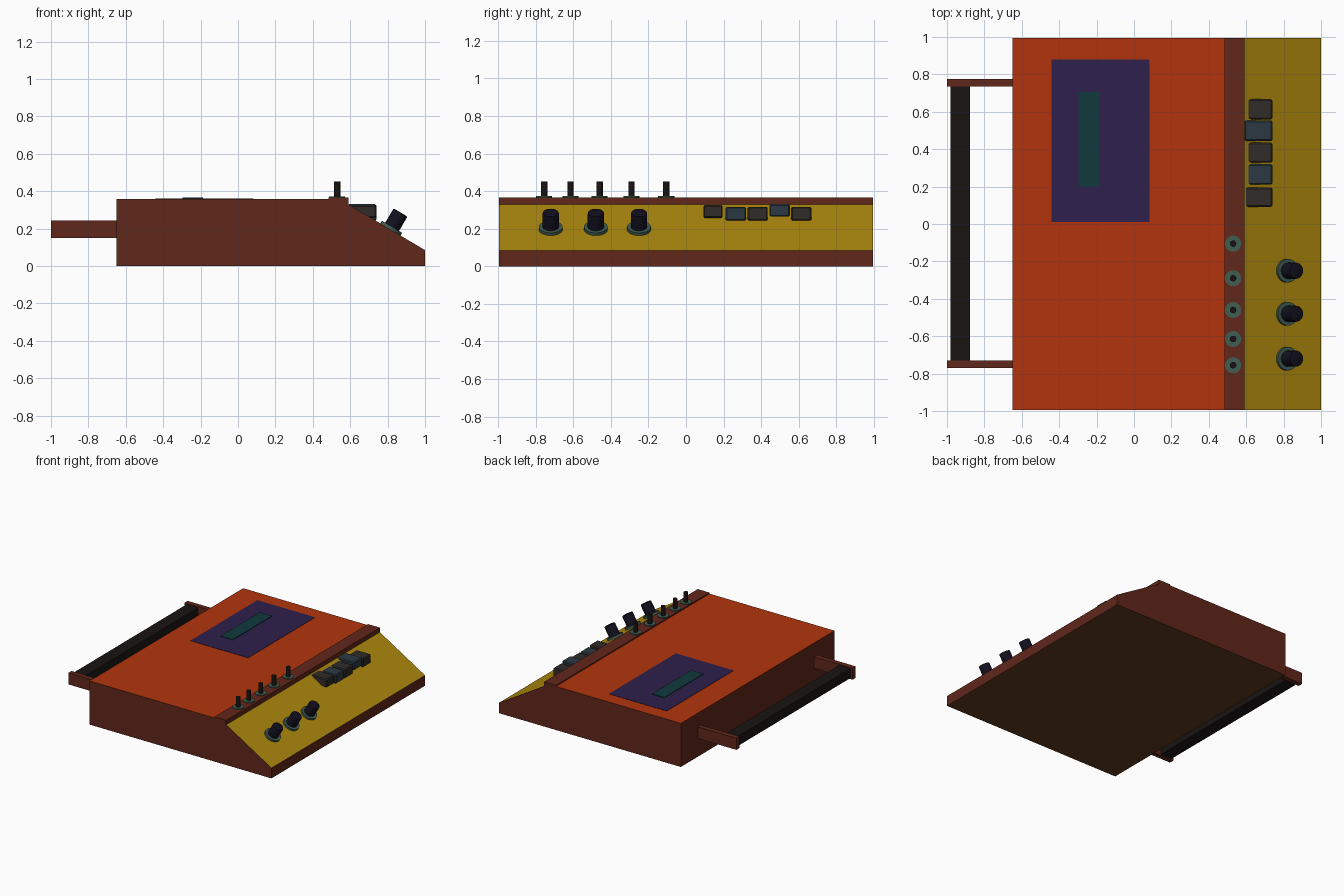
import bpy, bmesh, math
from mathutils import Vector

if "Cube" in bpy.data.objects:
    bpy.data.objects.remove(bpy.data.objects["Cube"])


def mat(name, rgb):
    m = bpy.data.materials.new(name)
    m.diffuse_color = (*rgb, 1)
    m.use_nodes = True
    m.node_tree.nodes["Principled BSDF"].inputs["Base Color"].default_value = m.diffuse_color
    return m


BROWN = mat("brown", (.12, .02, .011))
ORANGE = mat("orange", (.45, .034, .004))
YELLOW = mat("yellow", (.43, .25, .004))
UNDER = mat("underside", (.12, .045, .01))
PURPLE = mat("purple", (.028, .014, .072))
TEAL = mat("teal", (.005, .042, .048))
BLACK = mat("black", (.01, .007, .007))
KNOB = mat("knob_black", (.006, .005, .012))
GREEN = mat("green_metal", (.05, .11, .08))
CHARCOAL = mat("charcoal", (.03, .025, .022))
SLATE = mat("slate", (.025, .04, .055))


def finish(name, bm, mats):
    bmesh.ops.recalc_face_normals(bm, faces=bm.faces[:])
    me = bpy.data.meshes.new(name)
    bm.to_mesh(me)
    bm.free()
    ob = bpy.data.objects.new(name, me)
    bpy.context.collection.objects.link(ob)
    for m in mats:
        me.materials.append(m)
    return ob


def prism(name, profile, y0, y1, mats, side_index=None):
    """Extrude an xz profile along y; side_index maps profile edge -> material slot."""
    bm = bmesh.new()
    a = [bm.verts.new((x, y0, z)) for x, z in profile]
    b = [bm.verts.new((x, y1, z)) for x, z in profile]
    bm.faces.new(a)
    bm.faces.new(b[::-1])
    n = len(profile)
    for i in range(n):
        j = (i + 1) % n
        f = bm.faces.new((a[i], b[i], b[j], a[j]))
        f.material_index = (side_index or {}).get(i, 0)
    return finish(name, bm, mats)


def box(name, x, y, z, m, bevel=0):
    ob = prism(name, [(x[0], z[0]), (x[1], z[0]), (x[1], z[1]), (x[0], z[1])], *y, [m])
    if bevel:
        mod = ob.modifiers.new("Bevel", 'BEVEL')
        mod.width, mod.segments = bevel, 1
    return ob


def cylinder(name, base, axis, radius, height, m, bevel=0):
    bm = bmesh.new()
    bmesh.ops.create_cone(bm, cap_ends=True, segments=32, radius1=radius,
                          radius2=radius, depth=height)
    bmesh.ops.translate(bm, verts=bm.verts[:], vec=(0, 0, height / 2))
    if bevel:
        top = [e for e in bm.edges if all(v.co.z > height * .99 for v in e.verts)]
        bmesh.ops.bevel(bm, geom=top, offset=bevel, segments=2, affect='EDGES', profile=.5)
    ob = finish(name, bm, [m])
    ob.location = base
    ob.rotation_euler = Vector(axis).to_track_quat('Z', 'Y').to_euler()
    bpy.ops.object.select_all(action='DESELECT')
    ob.select_set(True)
    bpy.context.view_layer.objects.active = ob
    bpy.ops.object.shade_smooth_by_angle(angle=math.radians(35))
    return ob


# Wedge-fronted case with orange lid, yellow control slope and base plate
HALF = .995
prism("case", [(-.65, 0), (1, 0), (1, .085), (.59, .33), (.59, .358), (-.65, .358)],
      -HALF, HALF, [BROWN, UNDER, YELLOW, ORANGE], {0: 1, 2: 2, 4: 3})

# Raised switch strip
box("switch_strip", (.483, .59), (-HALF, HALF), (.34, .367), BROWN)

# Display panel and slot
box("display_panel", (-.44, .083), (.012, .88), (.35, .3605), PURPLE)
box("display_slot", (-.297, -.187), (.2, .705), (.35, .366), TEAL)

# Carrying handle
for side, y in (("right", (.735, .775)), ("left", (-.77, -.73))):
    box("handle_arm_" + side, (-1, -.645), y, (.15, .245), BROWN)
box("handle_bar", (-.98, -.877), (-.735, .74), (.158, .237), BLACK)

# Toggle switches
for i, y in enumerate((-.105, -.29, -.46, -.615, -.755)):
    cylinder(f"switch_collar_{i}", (.53, y, .36), (0, 0, 1), .043, .013, GREEN)
    cylinder(f"switch_lever_{i}", (.53, y, .36), (0, 0, 1), .017, .091, BLACK)

# Rotary knobs standing square to the slope
normal = Vector((.245, 0, .41)).normalized()
for i, y in enumerate((-.25, -.48, -.72)):
    base = Vector((.815, y, .33 - (.815 - .59) * .245 / .41))
    cylinder(f"knob_collar_{i}", base - normal * .005, normal, .063, .022, GREEN)
    cylinder(f"knob_{i}", base, normal, .043, .106, KNOB, .006)

# Row of push keys: y range, back x, z range
keys = [((.092, .195), .588, (.258, .325), CHARCOAL),
        ((.21, .32), .605, (.243, .316), SLATE),
        ((.328, .435), .605, (.243, .316), CHARCOAL),
        ((.444, .553), .588, (.264, .331), SLATE),
        ((.56, .667), .605, (.243, .316), CHARCOAL)]
for i, (y, x0, z, m) in enumerate(keys):
    box(f"push_key_{i}", (x0, .74), y, z, m, .007)
